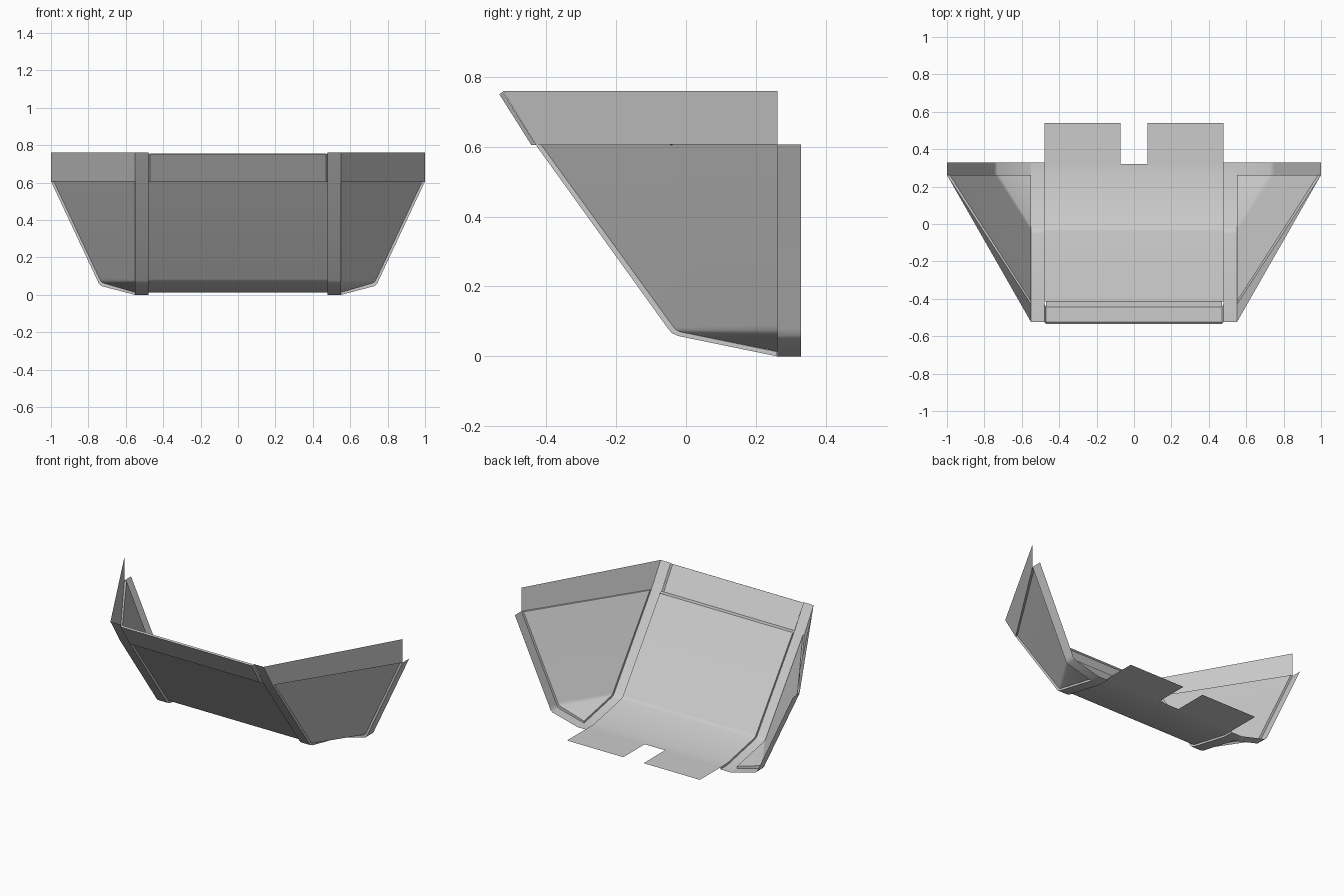
import bpy, bmesh, math

if "Cube" in bpy.data.objects:
    bpy.data.objects.remove(bpy.data.objects["Cube"])

# Cross-section of the front/floor (y, z): outer frame line and raised inner panel line
OUT = [(-.43, .605), (-.05, .077), (-.04, .066), (-.022, .058), (.26, 0)]
INN = [(-.414, .605), (-.036, .084), (-.029, .076), (-.017, .070), (.26, .013)]
# Cross-section of the side wing at its rear edge (x, z)
W_OUT = [(1.0, .607), (.752, .078), (.744, .06), (.73, .047), (.55, 0)]
W_INN = [(.985, .607), (.742, .09), (.734, .075), (.722, .064), (.55, .013)]
XI, XO = .478, .55        # corner strip inner and outer x
YB, YR = .262, .33        # rear edge of the wing panel and of its flange
TOP = .76


def sheets(name, strips, mirror=False):
    """Each strip is a pair of matching point lists, bridged by quads."""
    bm = bmesh.new()
    for a, b in strips:
        va = [bm.verts.new(p) for p in a]
        vb = [bm.verts.new(p) for p in b]
        for i in range(len(a) - 1):
            bm.faces.new((va[i], va[i + 1], vb[i + 1], vb[i]))
    bmesh.ops.remove_doubles(bm, verts=bm.verts, dist=.0005)
    bmesh.ops.recalc_face_normals(bm, faces=bm.faces)
    for f in bm.faces:
        f.smooth = True
    me = bpy.data.meshes.new(name)
    bm.to_mesh(me)
    bm.free()
    me.set_sharp_from_angle(angle=math.radians(30))
    ob = bpy.data.objects.new(name, me)
    bpy.context.collection.objects.link(ob)
    if mirror:
        ob.modifiers.new("mirror", 'MIRROR')
    return ob


def at_x(x, prof):
    return [(x, y, z) for y, z in prof]


def at_y(y, prof):
    return [(x, y, z) for x, z in prof]


# Front and floor panel
floor = INN + [(.32, .012)]
sheets("front_floor_panel", [(at_x(-XI, floor), at_x(XI, floor))])

# Two flat rear tabs
tab = [(.318, .012), (.54, .012)]
sheets("rear_tab", [(at_x(.073, tab), at_x(XI, tab))], mirror=True)

# Corner strips running up the slope to the rim, with step walls to the panels
strip_o = [(-.525, TOP)] + OUT + [(YR, 0)]
sheets("corner_strip", [
    (at_x(XI, strip_o), at_x(XO, strip_o)),
    (at_x(XI, OUT + [(YR, 0)]), at_x(XI, INN + [(YR, .012)])),
    (at_x(XO, OUT), at_x(XO, INN)),
], mirror=True)

# Upper front band, pushed slightly forward, with lip, ends and lower ledge
face = [(-.535, .751), (-.443, .605)]
back = [(-.525, .757), (-.43, .605)]
band = [back[0]] + face + [INN[0]]
sheets("upper_front_band", [
    (at_x(-XI + .008, band), at_x(XI - .008, band)),
    (at_x(XI - .008, face), at_x(XI, back)),
    (at_x(-XI + .008, face), at_x(-XI, back)),
])

# Wing panel between the corner crease and the rear edge
sheets("wing_panel", [(at_x(XO, INN[:-1] + [(YB, .013)]), at_y(YB, W_INN))], mirror=True)

# Rear flange along the wing edge, with its step wall
sheets("wing_flange", [
    (at_y(YB, W_OUT), at_y(YR, W_OUT)),
    (at_y(YB, W_OUT), at_y(YB, W_INN)),
], mirror=True)

# Upright band above the wing, with the narrow ledge below it
low = [(XO, -.43, .605), (1.0, YB, .607)]
sheets("upper_wing_band", [
    ([(XO, -.525, TOP), (1.0, YB, TOP)], low),
    (low, [(XO, -.414, .605), (.985, YB, .607)]),
], mirror=True)
